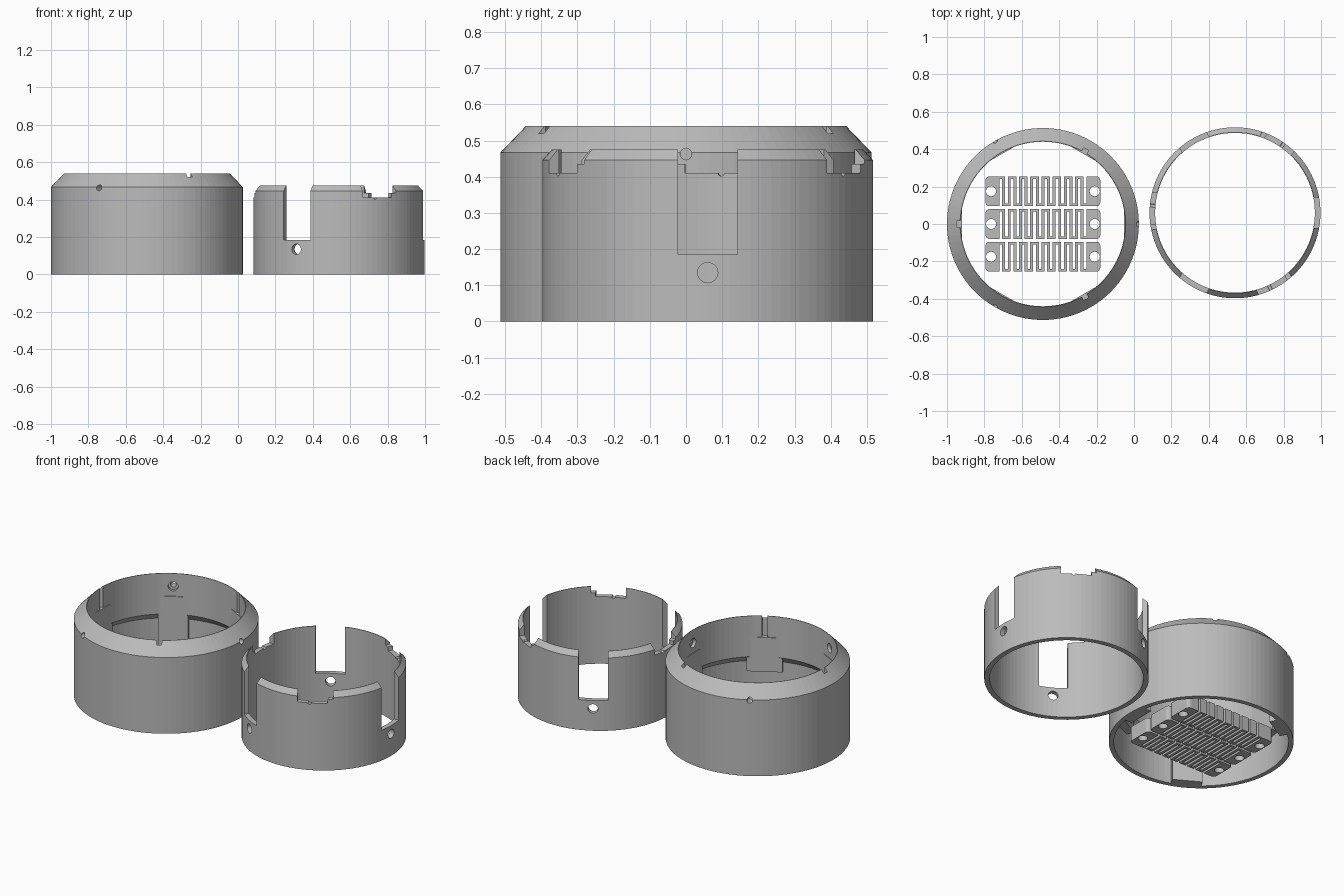
import bpy, bmesh, math
from mathutils import Matrix, Vector

if "Cube" in bpy.data.objects:
    bpy.data.objects.remove(bpy.data.objects["Cube"])

grey = bpy.data.materials.new("plain_grey")
grey.use_nodes = True
GREY = (0.5, 0.5, 0.5, 1)
grey.diffuse_color = GREY
grey.node_tree.nodes["Principled BSDF"].inputs["Base Color"].default_value = GREY

SEGMENTS = 96
THIRDS = (0, 120, 240)
OUTER = Vector((-0.487, 0, 0))
INNER = Vector((0.54, 0.06, 0))


def make(name, bm, location):
    bmesh.ops.recalc_face_normals(bm, faces=bm.faces)
    mesh = bpy.data.meshes.new(name)
    bm.to_mesh(mesh)
    bm.free()
    mesh.materials.append(grey)
    obj = bpy.data.objects.new(name, mesh)
    obj.location = location
    bpy.context.collection.objects.link(obj)
    return obj


def lathe(profile):
    """Closed ring from a closed (radius, height) profile."""
    bm = bmesh.new()
    rings = []
    for i in range(SEGMENTS):
        a = math.tau * i / SEGMENTS
        rings.append([bm.verts.new((r * math.cos(a), r * math.sin(a), z)) for r, z in profile])
    n = len(profile)
    for i, ring in enumerate(rings):
        nxt = rings[(i + 1) % SEGMENTS]
        for j in range(n):
            k = (j + 1) % n
            bm.faces.new((ring[j], nxt[j], nxt[k], ring[k]))
    return bm


def add_box(bm, low, high, angle=0):
    low, high = Vector(low), Vector(high)
    matrix = (Matrix.Rotation(math.radians(angle), 4, 'Z')
              @ Matrix.Translation((low + high) / 2) @ Matrix.Diagonal((*(high - low), 1)))
    return bmesh.ops.create_cube(bm, size=1, matrix=matrix)["verts"]


def add_rod(bm, radius, start, end, z, angle):
    """Round rod lying along the radius at the given angle."""
    matrix = (Matrix.Rotation(math.radians(angle), 4, 'Z')
              @ Matrix.Translation(((start + end) / 2, 0, z)) @ Matrix.Rotation(math.pi / 2, 4, 'Y'))
    bmesh.ops.create_cone(bm, cap_ends=True, segments=24, radius1=radius, radius2=radius,
                          depth=end - start, matrix=matrix)


def cut(obj, cutter_bm):
    cutter = make("cutter", cutter_bm, obj.location)
    cutter.hide_render = True
    mod = obj.modifiers.new("cut", 'BOOLEAN')
    mod.operation, mod.solver, mod.object, mod.use_self = 'DIFFERENCE', 'EXACT', cutter, True
    bpy.context.view_layer.update()
    graph = bpy.context.evaluated_depsgraph_get()
    mesh = bpy.data.meshes.new_from_object(obj.evaluated_get(graph))
    obj.modifiers.clear()
    obj.data = mesh
    bpy.data.objects.remove(cutter)


# Outer sleeve: tapered rim, narrower neck above a wider lower bore
sleeve = make("outer_sleeve", lathe([(0.513, 0), (0.513, 0.467), (0.443, 0.54), (0.44, 0.54),
                                     (0.44, 0.29), (0.485, 0.245), (0.485, 0)]), OUTER)
holes = bmesh.new()
for a in THIRDS:
    add_rod(holes, 0.016, 0.4, 0.6, 0.463, a)
    add_rod(holes, 0.028, 0.41, 0.458, 0.46, a)
    add_box(holes, (0.4, -0.015, 0.4), (0.462, 0.015, 0.6), a + 60)
cut(sleeve, holes)

# Keys and stepped stops inside the sleeve
for i, a in enumerate(THIRDS):
    bm = bmesh.new()
    add_box(bm, (0.434, -0.085, 0), (0.49, 0.085, 0.4), a)
    make(f"sleeve_key_{i + 1}", bm, OUTER)
    bm = bmesh.new()
    add_box(bm, (0.433, -0.1, 0.2), (0.488, 0.1, 0.35), a + 60)
    add_box(bm, (0.433, -0.085, 0.35), (0.488, 0.085, 0.41), a + 60)
    make(f"sleeve_stop_{i + 1}", bm, OUTER)

# Inner ring: sharp bevelled top, key slots, screw holes and stepped notches
ring = make("inner_ring", lathe([(0.457, 0), (0.457, 0.446), (0.43, 0.476),
                                 (0.427, 0.476), (0.427, 0)]), INNER)
slots = bmesh.new()
for a in THIRDS:
    add_box(slots, (0.35, -0.082, 0.185), (0.55, 0.082, 0.6), a)
    add_rod(slots, 0.028, 0.35, 0.55, 0.135, a)
    add_box(slots, (0.35, -0.085, 0.411), (0.55, 0.085, 0.6), a + 57)
    add_box(slots, (0.35, -0.025, 0.435), (0.55, 0.025, 0.6), a + 68.5)
    add_rod(slots, 0.009, 0.35, 0.55, 0.411, a + 55)
cut(ring, slots)

# Flat zigzag springs with a screw hole in each rounded end
HALF_LENGTH, HALF_WIDTH, HEIGHT = 0.307, 0.08, 0.09
for i, y in enumerate((-0.175, 0, 0.175)):
    bm = bmesh.new()
    add_box(bm, (-HALF_LENGTH, -HALF_WIDTH, 0), (HALF_LENGTH, HALF_WIDTH, HEIGHT))
    corners = [e for e in bm.edges if abs(e.verts[0].co.z - e.verts[1].co.z) > 0.01]
    bmesh.ops.bevel(bm, geom=corners, offset=0.022, segments=4, profile=0.5, affect='EDGES')
    spring = make(f"zigzag_spring_{i + 1}", bm, OUTER + Vector((0, y, 0)))
    gaps = bmesh.new()
    for k in range(16):
        x = -0.225 + 0.03 * k
        side = 1 if k % 2 else -1
        ends = sorted((side * 0.1, -side * (HALF_WIDTH - 0.014)))
        add_box(gaps, (x - 0.007, ends[0], -0.1), (x + 0.007, ends[1], 0.2))
    for x in (-0.277, 0.277):
        bmesh.ops.create_cone(gaps, cap_ends=True, segments=24, radius1=0.027, radius2=0.027,
                              depth=0.5, matrix=Matrix.Translation((x, 0, 0)))
    cut(spring, gaps)
